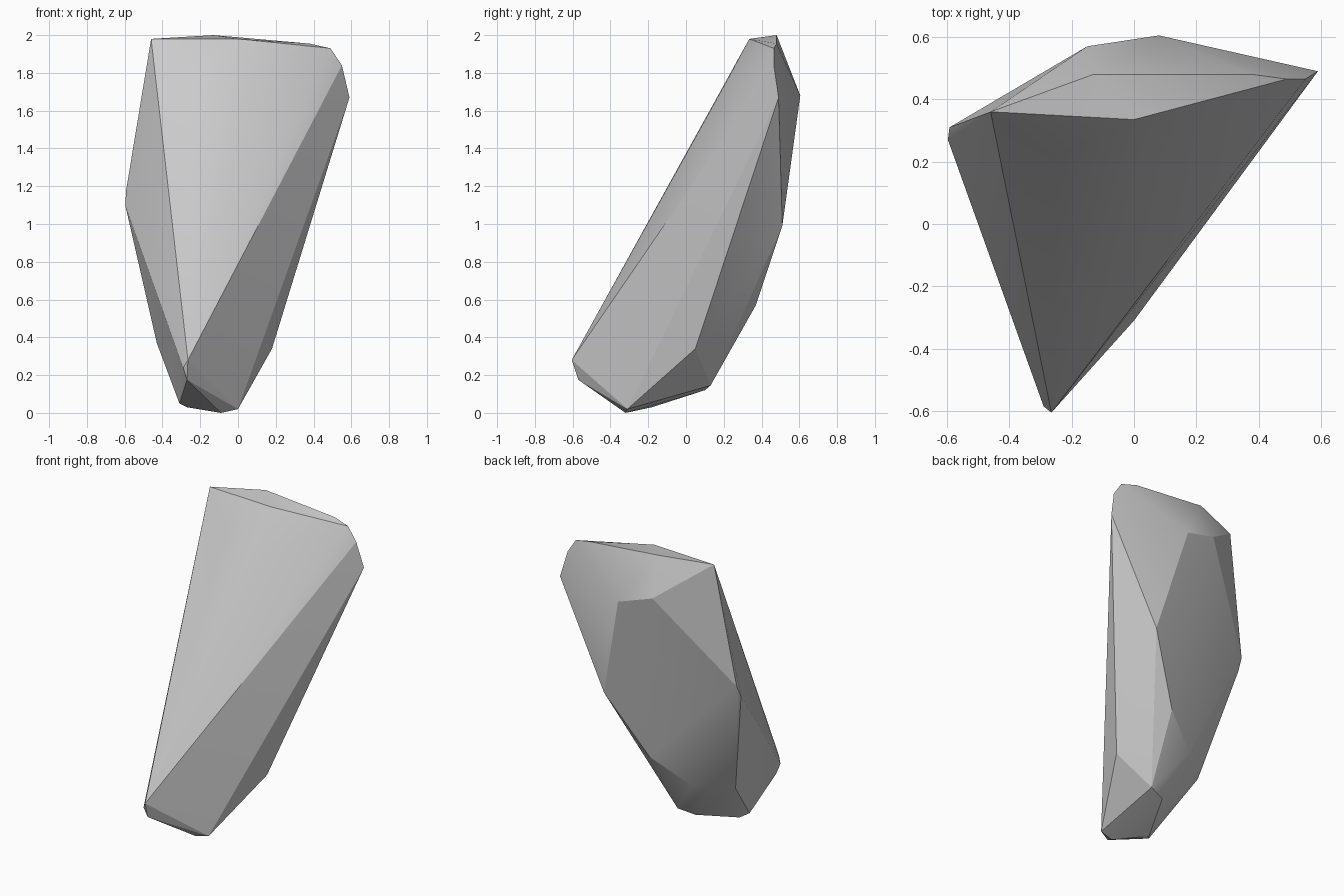
import bpy, bmesh

# Corner points of the boulder; the convex hull makes its facets
corners = [
    # top rim
    (-0.46, 0.36, 1.98), (-0.13, 0.48, 2.0), (0.0, 0.335, 1.98), (0.38, 0.48, 1.955),
    (0.49, 0.465, 1.93), (0.55, 0.465, 1.84), (0.59, 0.49, 1.67),
    # upper back and front shoulder
    (0.08, 0.605, 1.68), (-0.15, 0.57, 1.75), (0.05, 0.218, 1.76), (-0.25, 0.215, 1.76),
    # left and back belly
    (-0.597, 0.27, 1.1), (-0.592, 0.31, 1.18), (0.25, 0.51, 0.99), (0.01, 0.37, 0.57),
    # lower back and sides
    (0.18, 0.05, 0.34), (0.03, 0.2, 0.32), (-0.22, 0.26, 0.4), (-0.30, 0.2, 0.38),
    (-0.43, 0.09, 0.37),
    # front toe
    (-0.265, -0.605, 0.28), (-0.29, -0.585, 0.24), (-0.27, -0.57, 0.175),
    # base
    (0.0, -0.31, 0.02), (-0.09, -0.32, 0.0), (-0.31, -0.23, 0.05), (-0.27, -0.18, 0.03),
    (-0.14, 0.10, 0.12), (-0.03, 0.13, 0.145),
]

bm = bmesh.new()
for c in corners:
    bm.verts.new(c)
hull = bmesh.ops.convex_hull(bm, input=bm.verts)
loose = {g for g in hull["geom_interior"] + hull["geom_unused"]
         if isinstance(g, bmesh.types.BMVert)}
bmesh.ops.delete(bm, geom=list(loose), context='VERTS')
bmesh.ops.recalc_face_normals(bm, faces=bm.faces)

mesh = bpy.data.meshes.new("boulder")
bm.to_mesh(mesh)
bm.free()
rock = bpy.data.objects.new("boulder", mesh)
bpy.context.collection.objects.link(rock)

# Soften only the shallow creases
bpy.context.view_layer.objects.active = rock
rock.select_set(True)
bpy.ops.object.shade_smooth_by_angle(angle=0.35)
